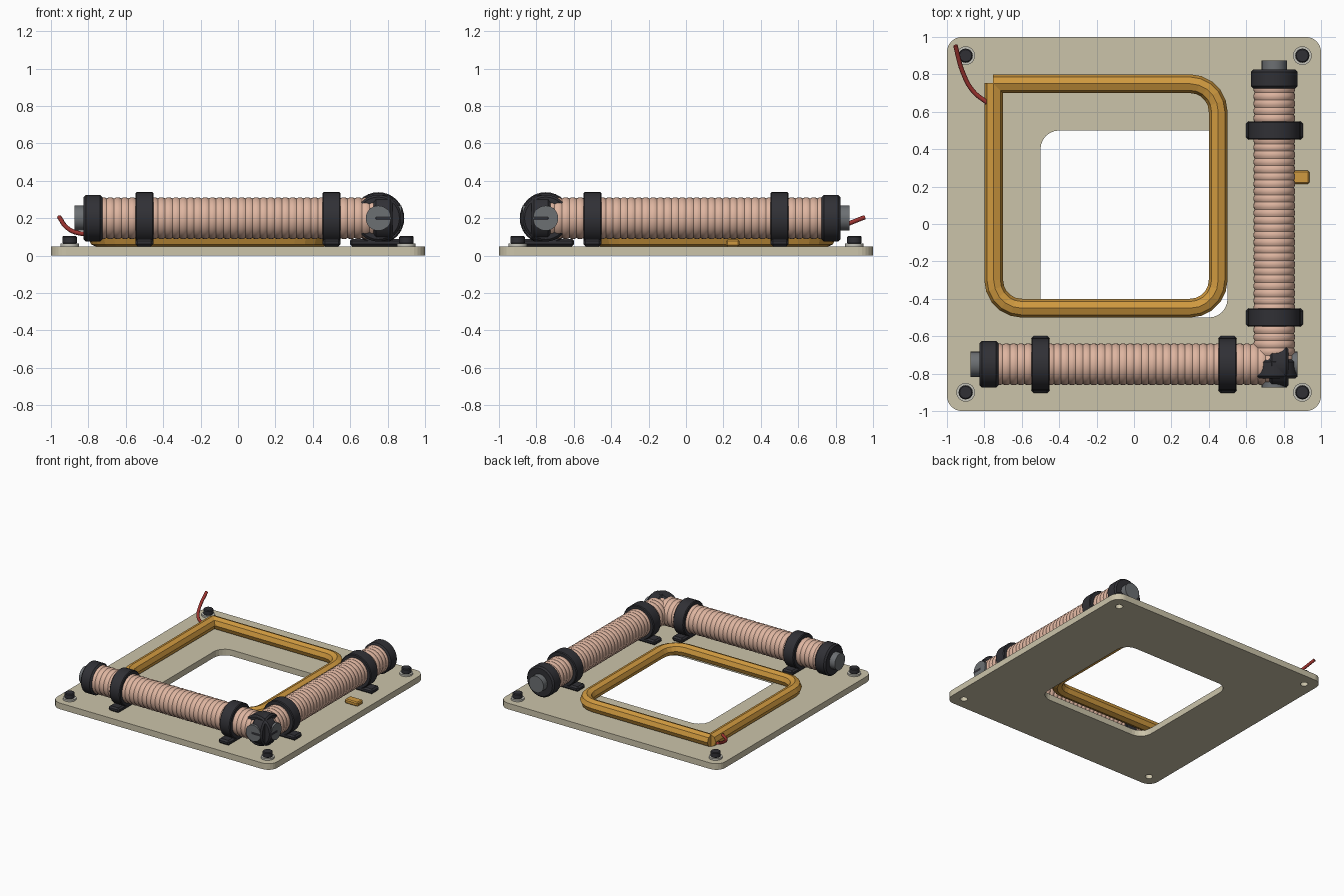
import bpy
import bmesh
import math
from mathutils import Matrix, Vector

default = bpy.data.objects.get("Cube")
if default:
    bpy.data.objects.remove(default, do_unlink=True)


def material(name, rgb):
    m = bpy.data.materials.new(name)
    m.use_nodes = True
    m.diffuse_color = (*rgb, 1)
    m.node_tree.nodes["Principled BSDF"].inputs["Base Color"].default_value = (*rgb, 1)
    return m


BEIGE = material("beige board", (0.60, 0.55, 0.40))
COPPER = material("pink copper", (0.73, 0.46, 0.35))
AMBER = material("amber coil", (0.63, 0.32, 0.05))
BLACK = material("black plastic", (0.030, 0.030, 0.036))
GREY = material("dark grey core", (0.15, 0.16, 0.17))
SILVER = material("pale washer", (0.55, 0.54, 0.48))
RED = material("red wire", (0.35, 0.035, 0.03))


def activate(ob):
    bpy.ops.object.select_all(action="DESELECT")
    ob.select_set(True)
    bpy.context.view_layer.objects.active = ob


def add_mesh(name, bm, mat, smooth=True):
    bmesh.ops.recalc_face_normals(bm, faces=bm.faces)
    me = bpy.data.meshes.new(name)
    bm.to_mesh(me)
    bm.free()
    me.materials.append(mat)
    ob = bpy.data.objects.new(name, me)
    bpy.context.collection.objects.link(ob)
    activate(ob)
    if smooth:
        bpy.ops.object.shade_smooth_by_angle(angle=math.radians(35))
    return ob


def lathe(name, profile, mat, matrix, ring=False, sides=32):
    """Spin (position along x, radius) points about x; ring closes the profile."""
    bm = bmesh.new()
    loops = []
    for a, r in profile:
        angles = [2 * math.pi * i / sides for i in range(sides)]
        loops.append([bm.verts.new((a, r * math.cos(t), r * math.sin(t))) for t in angles])
    pairs = list(zip(loops, loops[1:]))
    if ring:
        pairs.append((loops[-1], loops[0]))
    else:
        bm.faces.new(loops[0])
        bm.faces.new(loops[-1])
    for p, q in pairs:
        for i in range(sides):
            j = (i + 1) % sides
            bm.faces.new((p[i], p[j], q[j], q[i]))
    bm.transform(matrix)
    return add_mesh(name, bm, mat)


def drum(start, end, r, c):
    """Chamfered cylinder profile."""
    return [(start, r - c), (start + c, r), (end - c, r), (end, r - c)]


def block(name, size, centre, mat, matrix, bevel):
    bm = bmesh.new()
    bmesh.ops.create_cube(bm, size=1)
    bm.transform(matrix @ Matrix.Translation(centre) @ Matrix.Diagonal((*size, 1)))
    bmesh.ops.bevel(bm, geom=bm.edges[:], offset=bevel, segments=1, affect="EDGES")
    return add_mesh(name, bm, mat, smooth=False)


def arc(cx, cy, r, start, steps):
    """Quarter arc, start given in quarter turns."""
    return [(cx + r * math.cos((start + i / steps) * math.pi / 2),
             cy + r * math.sin((start + i / steps) * math.pi / 2)) for i in range(steps + 1)]


def rounded_square(h, r, steps):
    k = h - r
    corners = [(k, k), (-k, k), (-k, -k), (k, -k)]
    return [p for q, (x, y) in enumerate(corners) for p in arc(x, y, r, q, steps)]


def add_spline(cu, points, z=0, cyclic=False):
    s = cu.splines.new("POLY")
    s.points.add(len(points) - 1)
    for sp, p in zip(s.points, points):
        sp.co = (p[0], p[1], p[2] if len(p) > 2 else z, 1)
    s.use_cyclic_u = cyclic


def curve_object(name, cu, mat, smooth):
    cu.materials.append(mat)
    ob = bpy.data.objects.new(name, cu)
    bpy.context.collection.objects.link(ob)
    activate(ob)
    bpy.ops.object.convert(target="MESH")
    ob = bpy.context.object
    if smooth:
        bpy.ops.object.shade_smooth_by_angle(angle=math.radians(40))
    else:
        bpy.ops.object.shade_flat()
    return ob


# Base board with a square window and four screw holes
cu = bpy.data.curves.new("base_board", "CURVE")
cu.dimensions = "2D"
cu.fill_mode = "BOTH"
cu.extrude = 0.025
add_spline(cu, rounded_square(1.0, 0.08, 6), cyclic=True)
add_spline(cu, rounded_square(0.5, 0.1, 6), cyclic=True)
screw_spots = [(x, y) for x in (-0.9, 0.9) for y in (-0.9, 0.9)]
for x, y in screw_spots:
    hole = [p for q in range(4) for p in arc(x, y, 0.028, q, 5)[:-1]]
    add_spline(cu, hole, cyclic=True)
board = curve_object("base_board", cu, BEIGE, False)
board.data.transform(Matrix.Translation((0, 0, 0.025)))

# Corner screws and washers
for n, (x, y) in enumerate(screw_spots, 1):
    up = Matrix.Translation((x, y, 0)) @ Matrix.Rotation(-math.pi / 2, 4, "Y")
    lathe(f"washer_{n}", [(0.05, 0.05), (0.064, 0.05)], SILVER, up, sides=24)
    lathe(f"screw_head_{n}", drum(0.062, 0.106, 0.038, 0.006), BLACK, up, sides=16)

# Flat coil: one open loop whose ends meet at the back corner
cu = bpy.data.curves.new("flat_coil", "CURVE")
cu.dimensions = "3D"
cu.bevel_depth = 0.05
cu.bevel_resolution = 2
cu.use_fill_caps = True
lo, hi, r = -0.6, 0.3, 0.15
path = [(-0.75, 0.755)] + arc(lo, lo + 0.3, r, 2, 5) + arc(hi, lo + 0.3, r, 3, 5)
path += arc(hi, 0.6, r, 0, 5) + [(-0.755, 0.75)]
add_spline(cu, path, z=0.095)
curve_object("flat_coil", cu, AMBER, False)

# Lead wire, smoothed through a few points
cu = bpy.data.curves.new("lead_wire", "CURVE")
cu.dimensions = "3D"
cu.bevel_depth = 0.012
cu.bevel_resolution = 3
cu.resolution_u = 6
cu.use_fill_caps = True
s = cu.splines.new("BEZIER")
knots = [(-0.955, 0.955, 0.205), (-0.915, 0.81, 0.15), (-0.86, 0.71, 0.122), (-0.78, 0.645, 0.112)]
s.bezier_points.add(len(knots) - 1)
for bp, co in zip(s.bezier_points, knots):
    bp.co = co
    bp.handle_left_type = bp.handle_right_type = "AUTO"
curve_object("lead_wire", cu, RED, True)

# Small pad beside the side rod
block("contact_pad", (0.12, 0.072, 0.035), (0.878, 0.25, 0.0675), AMBER, Matrix(), 0.008)

# Two identical wound rods, the second turned a quarter
for label, turn in (("front", 0), ("side", math.pi / 2)):
    frame = Matrix.Rotation(turn, 4, "Z")
    rod = frame @ Matrix.Translation((0, -0.75, 0.2))
    lathe(f"{label}_core", [(-0.874, 0.067), (0.874, 0.067)], GREY, rod)

    turns, per = 40, 4
    winding = [(-0.78 + 1.56 * i / (turns * per),
                0.106 + 0.006 * abs(math.sin(math.pi * i / per)))
               for i in range(turns * per + 1)]
    lathe(f"{label}_winding", winding, COPPER, rod)

    for end, sign in (("start", -1), ("finish", 1)):
        c = sign * 0.775
        lathe(f"{label}_end_cap_{end}", drum(c - 0.05, c + 0.05, 0.125, 0.012), BLACK, rod)
        c = sign * 0.5
        band = drum(c - 0.048, c + 0.048, 0.139, 0.006)
        band = [(c - 0.048, 0.1)] + band + [(c + 0.048, 0.1)]
        lathe(f"{label}_clamp_{end}", band, BLACK, rod, ring=True)
        block(f"{label}_clamp_foot_{end}", (0.096, 0.305, 0.04), (c, -0.75, 0.07),
              BLACK, frame, 0.012)
